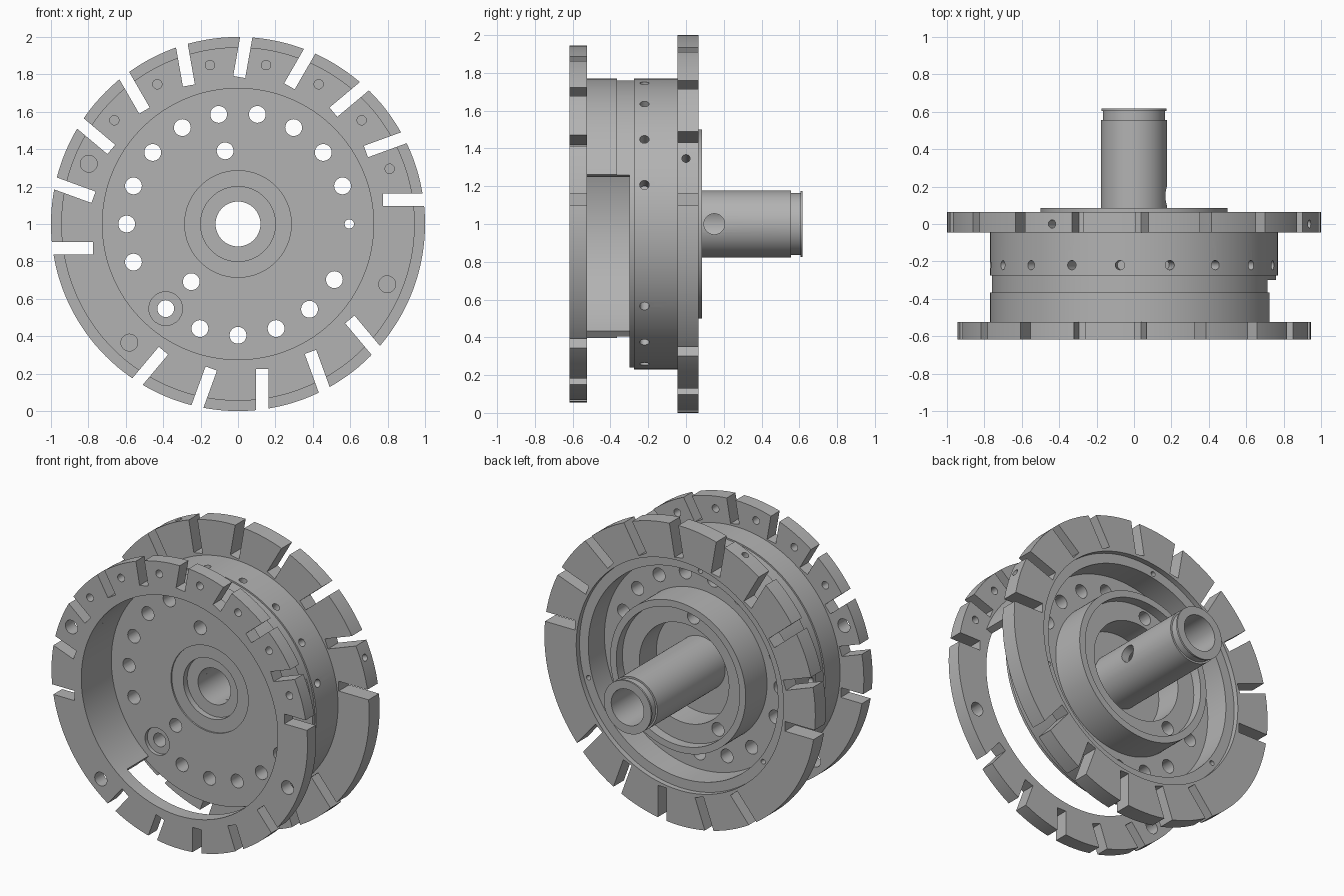
import bpy, bmesh
from math import sin, cos, radians, pi
from mathutils import Matrix, Vector

cube = bpy.data.objects.get("Cube")
if cube:
    bpy.data.objects.remove(cube)

steel = bpy.data.materials.new("plain_grey_metal")
steel.use_nodes = True
GREY = (0.45, 0.45, 0.45, 1)
steel.diffuse_color = GREY
steel.node_tree.nodes["Principled BSDF"].inputs["Base Color"].default_value = GREY

AXIS_Z = 1.0


def polar(r, angle, y):
    a = radians(angle)
    return Vector((r * cos(a), y, AXIS_Z + r * sin(a)))


def finish(bm, name):
    bmesh.ops.recalc_face_normals(bm, faces=bm.faces)
    mesh = bpy.data.meshes.new(name)
    bm.to_mesh(mesh)
    bm.free()
    mesh.materials.append(steel)
    obj = bpy.data.objects.new(name, mesh)
    bpy.context.collection.objects.link(obj)
    return obj


def lathe(name, profile, start=0, end=360, steps=144):
    """Revolve a closed (radius, y) profile about the wheel axis."""
    bm = bmesh.new()
    full = end - start == 360
    count = steps if full else steps + 1
    rings = [[bm.verts.new(polar(r, start + (end - start) * i / steps, y))
              for r, y in profile] for i in range(count)]
    n = len(profile)
    for i in range(steps):
        a, b = rings[i], rings[(i + 1) % count]
        for j in range(n):
            k = (j + 1) % n
            bm.faces.new((a[j], a[k], b[k], b[j]))
    if not full:
        bm.faces.new(rings[0])
        bm.faces.new(rings[-1])
    return finish(bm, name)


def add_cylinder(bm, p, q, radius):
    d = q - p
    turn = d.to_track_quat('Z', 'Y').to_matrix().to_4x4()
    bmesh.ops.create_cone(bm, cap_ends=True, segments=28, radius1=radius,
                          radius2=radius, depth=d.length,
                          matrix=Matrix.Translation((p + q) / 2) @ turn)


def axial_hole(bm, r, angle, radius, y0, y1):
    add_cylinder(bm, polar(r, angle, y0), polar(r, angle, y1), radius)


def radial_hole(bm, angle, y, radius, r0, r1):
    add_cylinder(bm, polar(r0, angle, y), polar(r1, angle, y), radius)


SLOT_ANGLES = list(range(0, 181, 20)) + list(range(230, 311, 20))


def add_slots(bm, y0, y1):
    """Straight slots set beside the radius, open at the rim."""
    for angle in SLOT_ANGLES:
        size = Matrix.Diagonal((0.325, y1 - y0, 0.065, 1))
        place = Matrix.Translation((0.775 + 0.1625, (y0 + y1) / 2, 0.13))
        spin = Matrix.Rotation(-radians(angle), 4, 'Y')
        bmesh.ops.create_cube(bm, size=1, matrix=Matrix.Translation(
            (0, 0, AXIS_Z)) @ spin @ place @ size)


def cut(obj, bm):
    cutter = finish(bm, "cutter")
    cutter.hide_render = True
    mod = obj.modifiers.new("cut", 'BOOLEAN')
    mod.operation = 'DIFFERENCE'
    mod.solver = 'EXACT'
    mod.object = cutter
    bpy.context.view_layer.objects.active = obj
    bpy.ops.object.modifier_apply(modifier=mod.name)
    bpy.data.objects.remove(cutter)


# Front slotted ring
front_ring = lathe("front_ring", [(0.725, -0.617), (0.945, -0.617),
                                  (0.945, -0.525), (0.725, -0.525)])
bm = bmesh.new()
add_slots(bm, -0.7, -0.45)
for angle in range(20, 141, 20):
    axial_hole(bm, 0.863, angle, 0.025, -0.7, -0.45)
for angle in (158, 338, 227.5):
    axial_hole(bm, 0.86, angle, 0.045, -0.7, -0.45)
cut(front_ring, bm)

# Drum wall, open along the lower right side
drum_wall = lathe("drum_wall", [(0.725, -0.525), (0.77, -0.525), (0.77, -0.365),
                                (0.76, -0.365), (0.76, -0.3), (0.725, -0.3)],
                  start=20, end=231.5, steps=90)

# Main plate with rear slotted flange, rear channel and hub collar
wheel_body = lathe("wheel_body", [
    (0.12, -0.25), (0.2, -0.25), (0.2, -0.29), (0.285, -0.29), (0.285, -0.3),
    (0.76, -0.3), (0.76, -0.275), (0.77, -0.275), (0.77, -0.045),
    (1.0, -0.045), (1.0, 0.065), (0.765, 0.065), (0.765, 0.03), (0.7, 0.03),
    (0.7, -0.14), (0.5, -0.14), (0.5, 0.085), (0.455, 0.085), (0.455, 0.02),
    (0.33, 0.02), (0.33, -0.16), (0.12, -0.16)])
bm = bmesh.new()
add_slots(bm, -0.1, 0.15)
# Bolt circle and inner holes through the plate
for angle in [*range(20, 161, 20), 180, 200, 229.5, 250, 270, 290, 310, 330]:
    axial_hole(bm, 0.595, angle, 0.045, -0.4, -0.05)
axial_hole(bm, 0.595, 0, 0.025, -0.4, -0.05)
for angle in (100, 231):
    axial_hole(bm, 0.397, angle, 0.045, -0.4, 0.15)
# Small blind holes in the rear shelf
for angle in (-17, 100, 216):
    axial_hole(bm, 0.73, angle, 0.016, -0.03, 0.1)
# Radial holes around the drum and in the flange rim
for k in range(10):
    radial_hole(bm, 15.6 + 20 * k, -0.22, 0.025, 0.66, 0.82)
for k in range(6):
    radial_hole(bm, 225.6 + 20 * k, -0.22, 0.025, 0.66, 0.82)
for angle in (20.3, 116):
    radial_hole(bm, angle, 0.0, 0.022, 0.85, 1.1)
cut(wheel_body, bm)
# Counterbore of one bolt hole
bm = bmesh.new()
axial_hole(bm, 0.595, 229.5, 0.09, -0.4, -0.275)
cut(wheel_body, bm)

# Hollow shaft with retaining groove and a cross hole on one side
shaft = lathe("shaft", [(0.12, -0.16), (0.177, -0.16), (0.177, 0.555),
                        (0.165, 0.555), (0.165, 0.605), (0.175, 0.605),
                        (0.175, 0.617), (0.12, 0.617)], steps=72)
bm = bmesh.new()
radial_hole(bm, 0, 0.15, 0.055, 0.05, 0.3)
cut(shaft, bm)

# Smooth curved faces, keep machined edges crisp
for obj in (front_ring, drum_wall, wheel_body, shaft):
    bpy.ops.object.select_all(action='DESELECT')
    obj.select_set(True)
    bpy.context.view_layer.objects.active = obj
    bpy.ops.object.shade_smooth_by_angle(angle=pi / 6)
